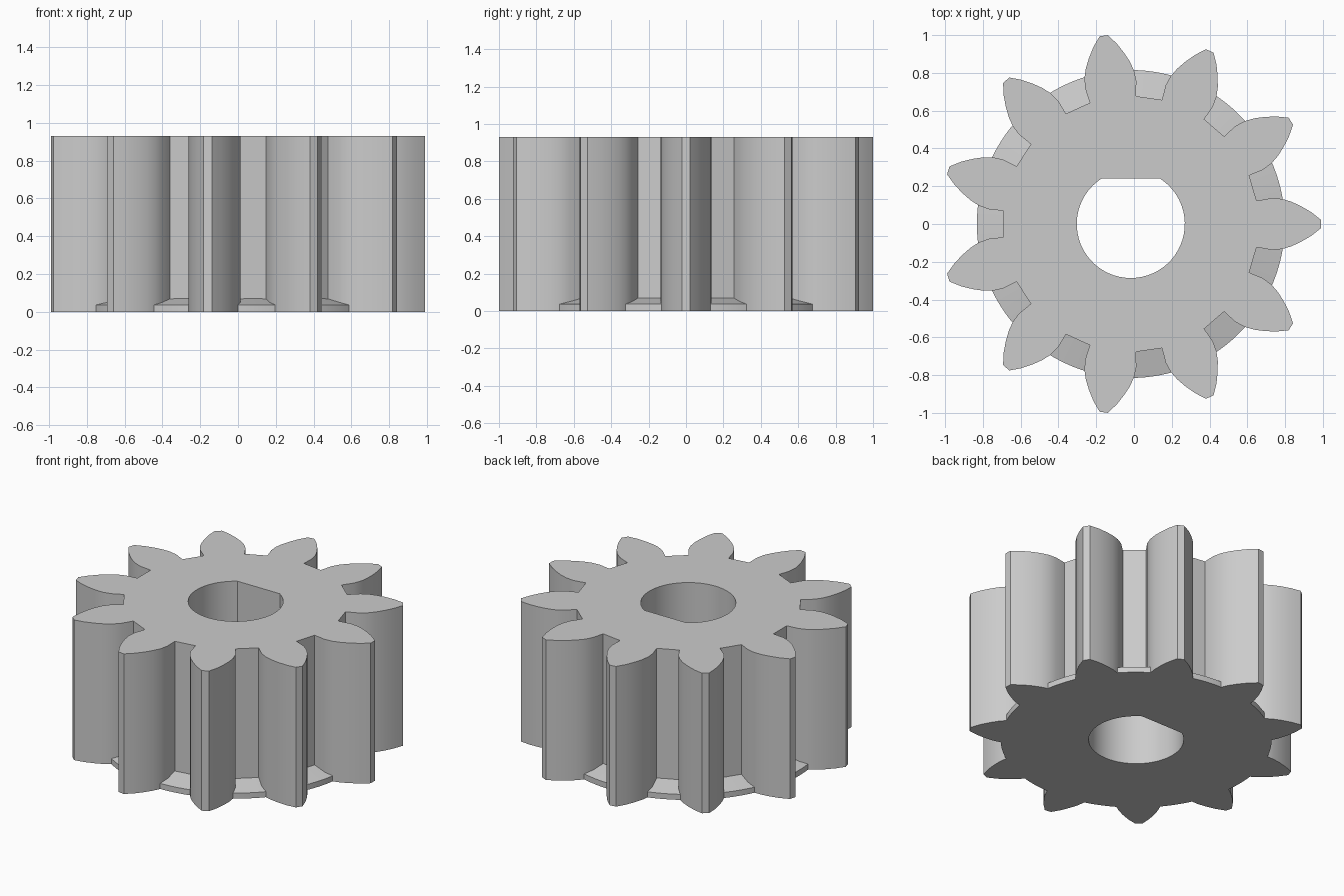
import bpy, bmesh
from math import pi, sin, cos, asin
from mathutils import Matrix, Vector

cube = bpy.data.objects.get("Cube")
if cube:
    bpy.data.objects.remove(cube, do_unlink=True)

TEETH = 11
STEP = 2 * pi / TEETH
CENTRE_X = -0.017
HEIGHT = 0.93
BORE, FLAT = 0.286, 0.24
LEDGE = 0.815

grey = bpy.data.materials.new("plain_grey")
grey.use_nodes = True
grey.diffuse_color = (0.6, 0.6, 0.6, 1)
grey.node_tree.nodes["Principled BSDF"].inputs["Base Color"].default_value = (0.6, 0.6, 0.6, 1)


def finish(bm, name):
    bmesh.ops.recalc_face_normals(bm, faces=bm.faces)
    mesh = bpy.data.meshes.new(name)
    bm.to_mesh(mesh)
    bm.free()
    mesh.materials.append(grey)
    obj = bpy.data.objects.new(name, mesh)
    obj.location.x = CENTRE_X
    bpy.context.collection.objects.link(obj)
    bpy.ops.object.select_all(action='DESELECT')
    obj.select_set(True)
    bpy.context.view_layer.objects.active = obj
    bpy.ops.object.shade_smooth_by_angle(angle=0.5)
    return obj


def add_loop(bm, points):
    verts = [bm.verts.new((p[0], p[1], 0)) for p in points]
    for a, b in zip(verts, verts[1:] + verts[:1]):
        bm.edges.new((a, b))


# Tooth flank from root to tip, mirrored and repeated around the wheel
flank = [(0.666, 0.123), (0.745, 0.137), (0.8, 0.133), (0.85, 0.118),
         (0.9, 0.095), (0.955, 0.063), (1.007, 0.022)]
tooth = [(x, -y) for x, y in flank] + flank[::-1]
outline = []
for k in range(TEETH):
    turn = Matrix.Rotation(k * STEP, 2)
    outline += [turn @ Vector(p) for p in tooth]

# Bore with a flat on its back side
corner = asin(FLAT / BORE)
start, sweep = pi - corner, pi + 2 * corner
bore = [(BORE * cos(start + sweep * i / 48), BORE * sin(start + sweep * i / 48))
        for i in range(49)]

# Toothed wheel
bm = bmesh.new()
add_loop(bm, outline)
add_loop(bm, bore)
bmesh.ops.triangle_fill(bm, use_beauty=True, edges=bm.edges[:], normal=(0, 0, 1))
body = bmesh.ops.extrude_face_region(bm, geom=bm.faces[:], use_keep_orig=True)
top = [g for g in body["geom"] if isinstance(g, bmesh.types.BMVert)]
bmesh.ops.translate(bm, verts=top, vec=(0, 0, HEIGHT))
finish(bm, "toothed_wheel")

# Sloped ledges at the foot of each gap between teeth
bm = bmesh.new()
section = [(0.66, 0), (LEDGE, 0), (LEDGE, 0.037), (0.66, 0.073)]
for k in range(TEETH):
    rings = []
    for i in range(7):
        a = (k + 0.5) * STEP + 0.15 * (i / 3 - 1)
        rings.append([bm.verts.new((r * cos(a), r * sin(a), z)) for r, z in section])
    for r1, r2 in zip(rings, rings[1:]):
        for j in range(4):
            n = (j + 1) % 4
            bm.faces.new((r1[j], r1[n], r2[n], r2[j]))
    bm.faces.new(rings[0])
    bm.faces.new(rings[-1])
finish(bm, "gap_ledges")
